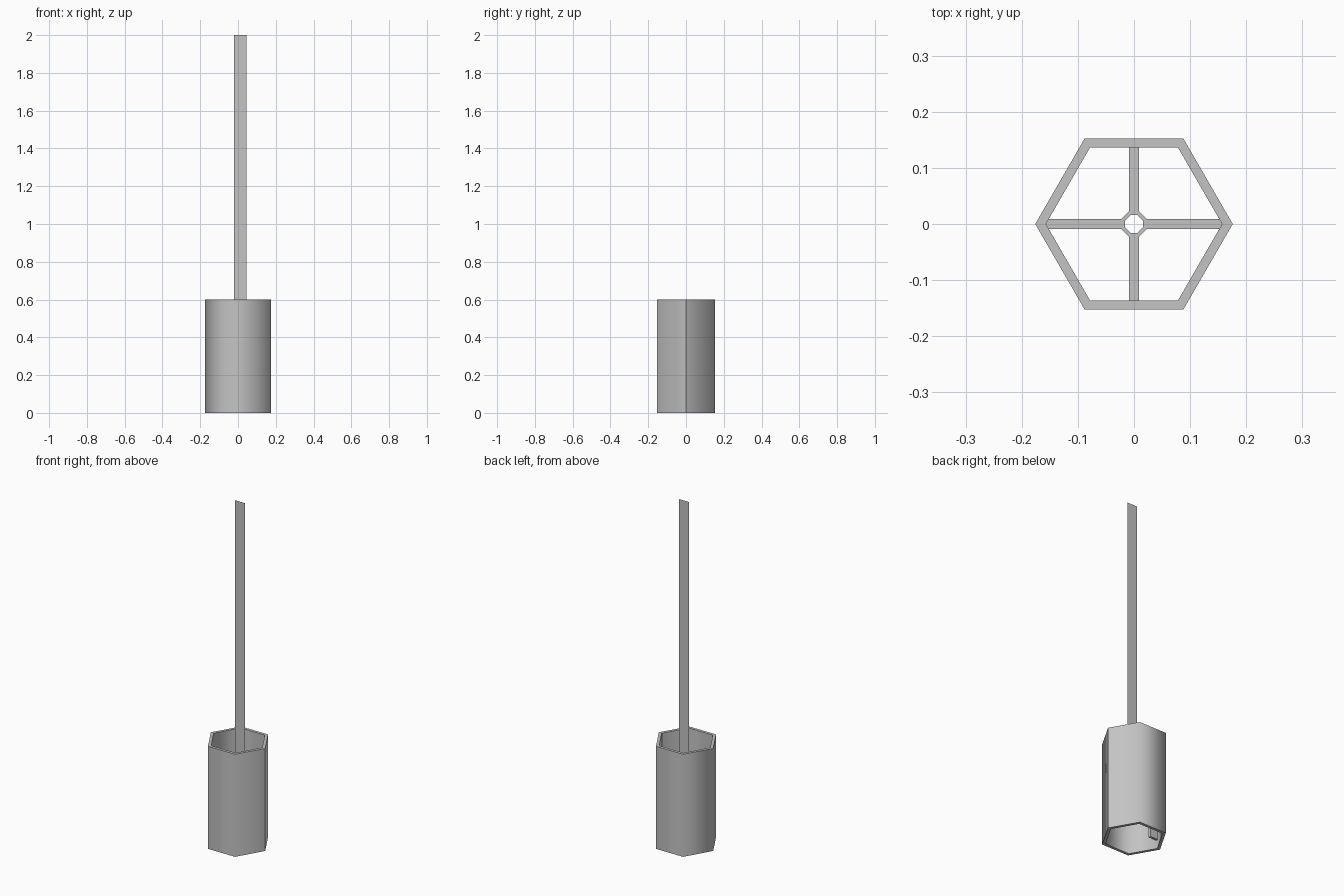
import bpy
import bmesh
from math import cos, sin, pi, radians
from mathutils import Matrix

if "Cube" in bpy.data.objects:
    bpy.data.objects.remove(bpy.data.objects["Cube"])

grey = bpy.data.materials.new("plain grey")
grey.use_nodes = True
colour = (0.55, 0.55, 0.55, 1)
grey.diffuse_color = colour
grey.node_tree.nodes["Principled BSDF"].inputs["Base Color"].default_value = colour


def finish(name, bm, smooth=None):
    mesh = bpy.data.meshes.new(name)
    bm.to_mesh(mesh)
    bm.free()
    mesh.materials.append(grey)
    obj = bpy.data.objects.new(name, mesh)
    bpy.context.collection.objects.link(obj)
    if smooth:
        bpy.ops.object.select_all(action="DESELECT")
        obj.select_set(True)
        bpy.context.view_layer.objects.active = obj
        bpy.ops.object.shade_smooth_by_angle(angle=radians(smooth))
    return obj


def tube(name, sides, outer, inner, low, high, turn=0, smooth=None):
    """Open prism with a wall, made by spinning a rectangular section."""
    bm = bmesh.new()
    section = [(outer, low), (outer, high), (inner, high), (inner, low)]
    rings = []
    for i in range(sides):
        a = 2 * pi * i / sides + turn
        rings.append([bm.verts.new((r * cos(a), r * sin(a), z)) for r, z in section])
    for i in range(sides):
        a, b = rings[i], rings[(i + 1) % sides]
        for j in range(4):
            k = (j + 1) % 4
            bm.faces.new((a[j], b[j], b[k], a[k]))
    bmesh.ops.recalc_face_normals(bm, faces=bm.faces)
    return finish(name, bm, smooth)


def box(name, x, y, z, turn=0):
    bm = bmesh.new()
    bmesh.ops.create_cube(bm, size=1)
    for v in bm.verts:
        v.co = [s[0] if c < 0 else s[1] for c, s in zip(v.co, (x, y, z))]
    bm.transform(Matrix.Rotation(turn, 4, "Z"))
    return finish(name, bm)


# Hexagonal sleeve, softly shaded except along its seam
sleeve = tube("sleeve", 6, 0.176, 0.157, 0, 0.6, smooth=65)
for edge in sleeve.data.edges:
    a, b = (sleeve.data.vertices[i].co for i in edge.vertices)
    if a.x > 0.15 and b.x > 0.15 and abs(a.z - b.z) > 0.1:
        edge.use_edge_sharp = True

# Central socket held by four spokes
SPOKES = (0.18, 0.32)
tube("socket", 8, 0.024, 0.017, *SPOKES, turn=pi / 8)
for i, side in enumerate(("left", "back", "right", "front")):
    reach = 0.157 if i % 2 == 0 else 0.138
    box(side + "_spoke", (0.02, reach), (-0.009, 0.009), SPOKES, i * pi / 2)

# Small fin below the right spoke
box("lower_fin", (-0.155, -0.105), (-0.006, 0.008), (0.05, 0.18))

# Flat upright blade, a single sheet
bm = bmesh.new()
corners = ((-0.02, 0.2), (0.044, 0.2), (0.044, 2), (-0.02, 2))
bm.faces.new([bm.verts.new((x, 0, z)) for x, z in corners])
finish("blade", bm)
